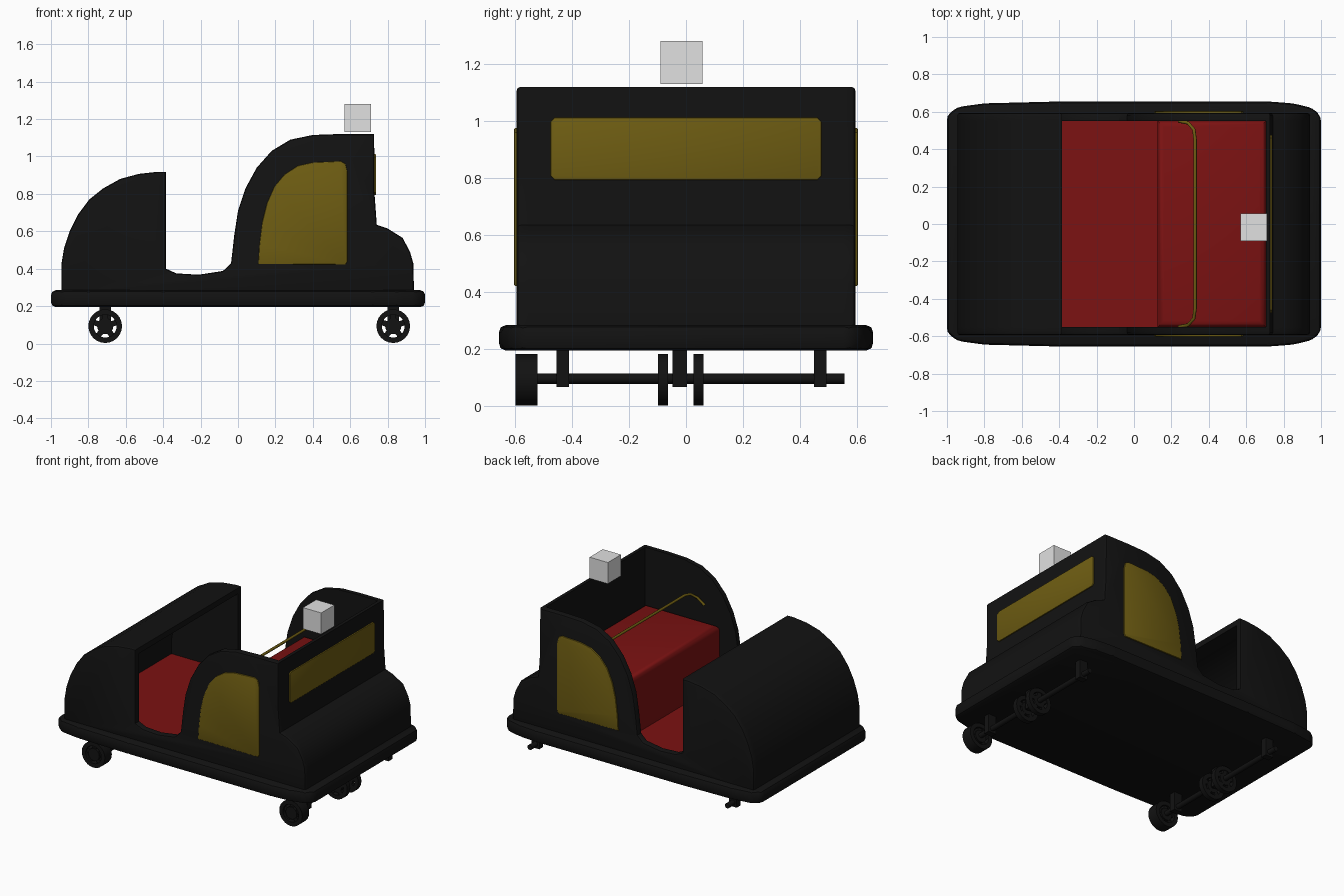
import bpy, bmesh, math
from mathutils import Matrix, Vector

if "Cube" in bpy.data.objects:
    bpy.data.objects.remove(bpy.data.objects["Cube"])


def material(name, rgb):
    m = bpy.data.materials.new(name)
    m.diffuse_color = (*rgb, 1)
    m.use_nodes = True
    m.node_tree.nodes["Principled BSDF"].inputs["Base Color"].default_value = m.diffuse_color
    return m


BLACK = material("black paint", (0.006, 0.006, 0.006))
RED = material("red upholstery", (0.2, 0.006, 0.006))
YELLOW = material("dark yellow", (0.155, 0.108, 0.006))
GREY = material("light grey", (0.75, 0.75, 0.75))


def finish(name, bm, mat, angle=35):
    bmesh.ops.recalc_face_normals(bm, faces=bm.faces)
    me = bpy.data.meshes.new(name)
    bm.to_mesh(me)
    bm.free()
    me.materials.append(mat)
    ob = bpy.data.objects.new(name, me)
    bpy.context.collection.objects.link(ob)
    bpy.ops.object.select_all(action='DESELECT')
    ob.select_set(True)
    bpy.context.view_layer.objects.active = ob
    bpy.ops.object.shade_smooth_by_angle(angle=math.radians(angle))
    return ob


def bevel(bm, edges, width, segments=2):
    bmesh.ops.bevel(bm, geom=edges, offset=width, segments=segments,
                    profile=0.5, affect='EDGES', clamp_overlap=True)


def extrude(name, pts, a, b, mat, axis='y', outer=None, width=0.0):
    """Prism from a 2D outline; 'outer' is the coordinate whose rim is bevelled."""
    place = {'y': lambda p, t: (p[0], t, p[1]),
             'x': lambda p, t: (t, p[0], p[1]),
             'z': lambda p, t: (p[0], p[1], t)}[axis]
    k = 'xyz'.index(axis)
    bm = bmesh.new()
    f = bm.faces.new([bm.verts.new(place(p, a)) for p in pts])
    ext = bmesh.ops.extrude_face_region(bm, geom=[f])
    for v in ext['geom']:
        if isinstance(v, bmesh.types.BMVert):
            v.co[k] = b
    bmesh.ops.recalc_face_normals(bm, faces=bm.faces)
    if outer is not None:
        bevel(bm, [e for e in bm.edges
                   if all(any(abs(v.co[k] - o) < 1e-5 for o in outer) for v in e.verts)], width)
    return finish(name, bm, mat)


def box(name, lo, hi, mat, width=0.0, edge_rule=lambda e: True):
    bm = bmesh.new()
    bmesh.ops.create_cube(bm, size=1)
    lo, hi = Vector(lo), Vector(hi)
    for v in bm.verts:
        v.co = (lo + hi) / 2 + Vector([c * d for c, d in zip(v.co, hi - lo)])
    if width:
        bevel(bm, [e for e in bm.edges if edge_rule(e)], width, 3)
    return finish(name, bm, mat)


# body outline pieces (x, z)
hood = [(-.945, .25), (-.945, .42), (-.93, .51), (-.9, .6), (-.855, .69), (-.795, .77),
        (-.72, .83), (-.63, .88), (-.53, .907), (-.43, .918), (-.385, .918)]
sill = [(-.385, .4), (-.33, .375), (-.21, .368), (-.08, .388), (-.037, .43)]
arch = [(-.02, .58), (0, .71), (.04, .83), (.1, .94), (.18, 1.03), (.28, 1.09),
        (.4, 1.115), (.54, 1.12)]
rear = [(.728, 1.12), (.73, .8), (.742, .635), (.8, .615), (.88, .565), (.92, .49),
        (.937, .43), (.942, .25)]

window = [(.108, .425), (.115, .53), (.13, .65), (.155, .75), (.195, .84), (.25, .905),
          (.32, .95), (.4, .968), (.55, .975), (.575, .96), (.585, .92), (.585, .44), (.575, .422)]

# side walls and their windows
for side, label in ((-1, "front"), (1, "back")):
    extrude(label + "_side_wall", hood + sill + arch + rear, side * .552, side * .594, BLACK,
            outer=[side * .594], width=.015)
    extrude(label + "_side_window", window, side * .5935, side * .603, YELLOW,
            outer=[side * .603], width=.005)

# hollow hood and rear end between the side walls
hood_inner = [(-.385 + (x + .385) * .93, .25 + (z - .25) * .94) for x, z in reversed(hood)]
extrude("hood_shell", hood + hood_inner, -.578, .578, BLACK)
extrude("rear_body", [(.705, .25), (.705, 1.12)] + rear, -.578, .578, BLACK)

# rear window
h, lo, hi, c = .475, .793, 1.012, .015
extrude("rear_window", [(-h + c, lo), (h - c, lo), (h, lo + c), (h, hi - c), (h - c, hi),
                        (-h + c, hi), (-h, hi - c), (-h, lo + c)],
        .729, .738, YELLOW, axis='x', outer=[.738], width=.004)

# bumper skirt around the base
half = [(-1, -.58), (-.945, -.625), (-.8, -.645), (-.4, -.655), (.72, -.655), (.85, -.645),
        (.955, -.62), (1, -.575)]
extrude("base_skirt", half + [(x, -y) for x, y in reversed(half)], .195, .285, BLACK,
        axis='z', outer=[.195, .285], width=.025)

# red floor and bench
box("floor", (-.91, -.555, .26), (.2, .555, .315), RED)
box("seat", (.125, -.552, .28), (.706, .552, .725), RED, .035,
    lambda e: all(v.co.z > .7 for v in e.verts))

# lap bar: bent tube
pts = [(.24, -.55, .835), (.29, -.54, .88), (.32, -.505, .91), (.327, -.45, .92)]
pts += [(x, -y, z) for x, y, z in reversed(pts)]
cu = bpy.data.curves.new("lap_bar", 'CURVE')
cu.dimensions = '3D'
cu.bevel_depth = .009
cu.bevel_resolution = 2
cu.use_fill_caps = True
sp = cu.splines.new('POLY')
sp.points.add(len(pts) - 1)
for p, q in zip(sp.points, pts):
    p.co = (*q, 1)
cu.materials.append(YELLOW)
bpy.context.collection.objects.link(bpy.data.objects.new("lap_bar", cu))


# running gear
def cylinder(bm, r, x, z, y0, y1, n=24):
    m = Matrix.Translation((x, (y0 + y1) / 2, z)) @ Matrix.Rotation(math.pi / 2, 4, 'X')
    bmesh.ops.create_cone(bm, cap_ends=True, segments=n, radius1=r, radius2=r,
                          depth=y1 - y0, matrix=m)


def wheel(name, x, y0, y1, z=.093, r=.09):
    bm = bmesh.new()
    n = 24
    # tyre ring with a rectangular section
    section = [(r, y0), (r, y1), (r * .68, y1), (r * .68, y0)]
    rings = [[bm.verts.new((x + q * math.cos(a), y, z + q * math.sin(a))) for q, y in section]
             for a in (2 * math.pi * i / n for i in range(n))]
    for i in range(n):
        A, B = rings[i], rings[(i + 1) % n]
        for j in range(4):
            k = (j + 1) % 4
            bm.faces.new((A[j], A[k], B[k], B[j]))
    cylinder(bm, r * .48, x, z, y0 + .004, y1 - .004)
    # spokes
    for i in range(5):
        m = (Matrix.Translation((x, (y0 + y1) / 2, z)) @ Matrix.Rotation(i * math.tau / 5, 4, 'Y')
             @ Matrix.Translation((0, 0, r * .56))
             @ Matrix.Diagonal((.03, (y1 - y0) * .7, r * .36, 1)))
        bmesh.ops.create_cube(bm, size=1, matrix=m)
    finish(name, bm, BLACK)


for x, label in ((-.71, "leading"), (.83, "trailing")):
    wheel(label + "_outer_wheel", x, -.597, -.52)
    wheel(label + "_guide_wheel_a", x, -.098, -.063)
    wheel(label + "_guide_wheel_b", x, .026, .061)
    bm = bmesh.new()
    cylinder(bm, .018, x, .097, -.56, .555, 12)
    finish(label + "_axle", bm, BLACK)
    for i, (y, w) in enumerate(((-.432, .022), (-.022, .025), (.47, .022))):
        box(f"{label}_axle_bracket_{i}", (x - .03, y - w, .068), (x + .03, y + w, .21), BLACK)

# small floating block above the rear wall
box("top_block", (.57, -.09, 1.13), (.712, .057, 1.28), GREY)
